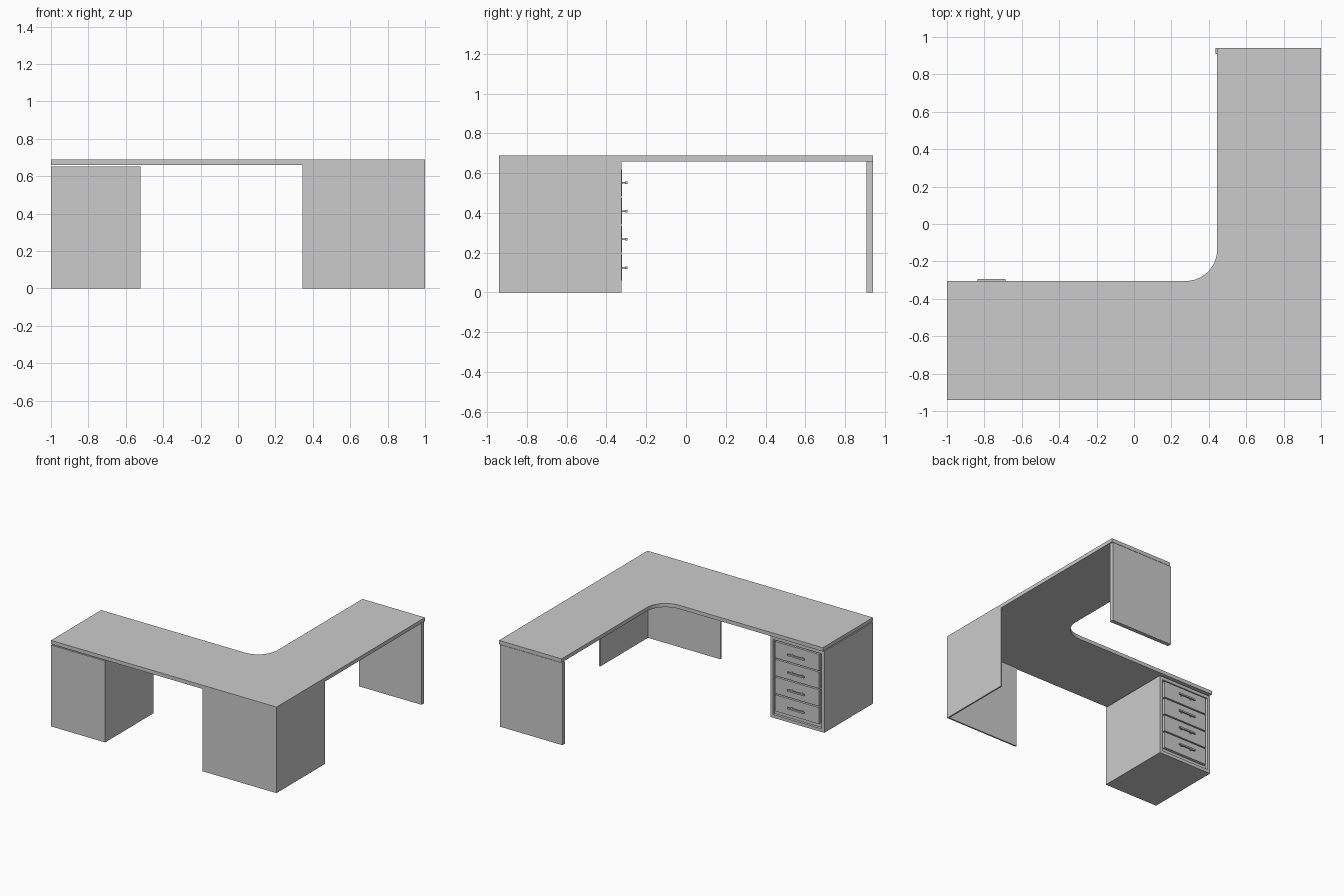
import bpy, bmesh, math

if "Cube" in bpy.data.objects:
    bpy.data.objects.remove(bpy.data.objects["Cube"])


def finish(name, bm):
    bmesh.ops.recalc_face_normals(bm, faces=bm.faces)
    mesh = bpy.data.meshes.new(name)
    bm.to_mesh(mesh)
    bm.free()
    obj = bpy.data.objects.new(name, mesh)
    bpy.context.collection.objects.link(obj)
    return obj


def box_bm(x, y, z):
    bm = bmesh.new()
    bmesh.ops.create_cube(bm, size=1)
    for v in bm.verts:
        v.co = [r[0] if c < 0 else r[1] for c, r in zip(v.co, (x, y, z))]
    return bm


def box(name, x, y, z):
    return finish(name, box_bm(x, y, z))


def prism(name, outline, z0, z1):
    bm = bmesh.new()
    face = bm.faces.new([bm.verts.new((x, y, z0)) for x, y in outline])
    geom = bmesh.ops.extrude_face_region(bm, geom=[face])["geom"]
    for v in geom:
        if isinstance(v, bmesh.types.BMVert):
            v.co.z = z1
    return finish(name, bm)


# L-shaped worktop with a rounded inner corner
R, CX, CY = 0.17, 0.275, -0.135
arc = [(CX + R * math.cos(a), CY + R * math.sin(a))
       for a in (-math.pi / 2 + i * math.pi / 24 for i in range(13))]
prism("worktop", [(-1, -0.94), (1, -0.94), (1, 0.94), (0.445, 0.94)]
      + arc[::-1] + [(-1, -0.305)], 0.66, 0.69)

# Corner support: two thin panels meeting in an L
T = 0.012
prism("corner_panels", [(0.345, -0.94), (1, -0.94), (1, -0.325), (1 - T, -0.325),
                        (1 - T, -0.94 + T), (0.345, -0.94 + T)], 0, 0.66)

# End panel under the wing
box("end_panel", (0.437, 0.992), (0.908, 0.94), (0, 0.658))

# Drawer pedestal with a recessed opening on its +y face
FRONT, DEPTH = -0.325, 0.02
bm = box_bm((-1, -0.52), (-0.94, FRONT), (0, 0.652))
bm.normal_update()
face = max(bm.faces, key=lambda f: f.calc_center_median().y)
bmesh.ops.inset_region(bm, faces=[face], thickness=0.036, depth=0)
geom = bmesh.ops.extrude_face_region(bm, geom=[face])["geom"]
bmesh.ops.delete(bm, geom=[face], context='FACES_ONLY')
for v in geom:
    if isinstance(v, bmesh.types.BMVert):
        v.co.y -= DEPTH
finish("pedestal", bm)

# Four drawer fronts, each with a bow handle
for i in range(4):
    z = 0.125 + i * 0.1423
    box(f"drawer_front_{i + 1}", (-0.956, -0.564), (FRONT - DEPTH, FRONT + 0.003),
        (z - 0.066, z + 0.066))
    box(f"handle_bar_{i + 1}", (-0.838, -0.688), (-0.306, -0.295),
        (z - 0.006, z + 0.006))
    for side in (-1, 1):
        x = -0.763 + side * 0.045
        box(f"handle_post_{i + 1}_{'left' if side < 0 else 'right'}",
            (x - 0.005, x + 0.005), (FRONT, -0.304), (z - 0.004, z + 0.004))
